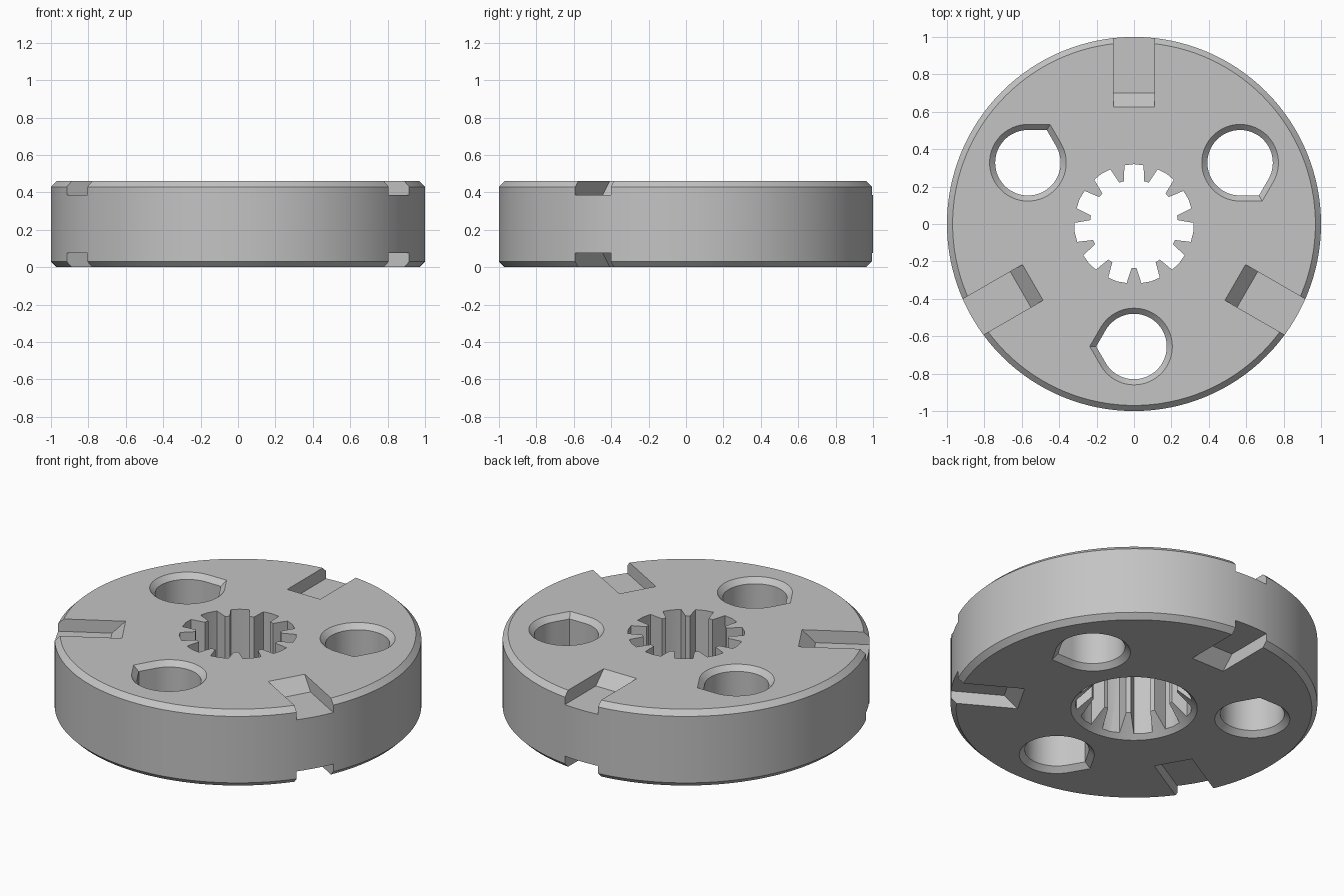
import bpy, bmesh, math
from mathutils import Matrix

if "Cube" in bpy.data.objects:
    bpy.data.objects.remove(bpy.data.objects["Cube"])

H = 0.46          # disc height
C = 0.03          # chamfer size


def loft(name, rings):
    """Closed solid through rings with equal point counts."""
    bm = bmesh.new()
    vs = [[bm.verts.new(p) for p in ring] for ring in rings]
    n = len(vs[0])
    for a, b in zip(vs, vs[1:]):
        for i in range(n):
            j = (i + 1) % n
            bm.faces.new((a[i], a[j], b[j], b[i]))
    bm.faces.new(vs[0][::-1])
    bm.faces.new(vs[-1])
    bmesh.ops.recalc_face_normals(bm, faces=bm.faces)
    me = bpy.data.meshes.new(name)
    bm.to_mesh(me)
    bm.free()
    ob = bpy.data.objects.new(name, me)
    bpy.context.collection.objects.link(ob)
    return ob


def circle(r, z, n):
    return [(r * math.cos(2 * math.pi * i / n), r * math.sin(2 * math.pi * i / n), z)
            for i in range(n)]


def teardrop(r, z, ang):
    """Circle with a 120 degree corner, at radius 0.655 on direction ang."""
    cx, cy = 0.655 * math.cos(ang), 0.655 * math.sin(ang)
    tip = ang - math.pi / 2
    pts = [(r / math.cos(math.pi / 6), tip)]
    pts += [(r, tip + math.radians(30 + 300 * i / 50)) for i in range(51)]
    return [(cx + d * math.cos(t), cy + d * math.sin(t), z) for d, t in pts]


def spline(z):
    """Eleven grooves with narrow teeth between them."""
    pts = []
    for k in range(11):
        mid = 90 + k * 360 / 11
        for da, r in ((-13.2, 0.235), (-9.3, 0.318), (0, 0.32), (9.3, 0.318), (13.2, 0.235)):
            t = math.radians(mid + da)
            pts.append((r * math.cos(t), r * math.sin(t), z))
    return pts


# main disc with chamfered rims
disc = loft("splined_disc", [circle(1 - C, 0, 128), circle(1, C, 128),
                             circle(1, H - C, 128), circle(1 - C, H, 128)])

cutters = []
# splined centre bore with a conical lead-in below
cutters.append(loft("bore_cutter", [spline(-0.1), spline(H + 0.1)]))
cutters.append(loft("lead_in_cutter", [circle(0.395, -0.05, 64), circle(0.225, 0.12, 64)]))

# teardrop holes, chamfered at both ends
for a in (30, 150, 270):
    t = math.radians(a)
    cutters.append(loft("hole_cutter", [
        teardrop(r, z, t) for r, z in ((0.235, -C), (0.175, C), (0.175, H - C), (0.235, H + C))]))

# rim slots with sloped inner ends, on both faces
slot = [(0.70, H - 0.075), (1.2, H - 0.075), (1.2, H + 0.1), (0.525, H + 0.1)]
for k in range(3):
    for flip in (False, True):
        ob = loft("slot_cutter", [[(x, y, H - z if flip else z) for y, z in slot]
                                  for x in (-0.11, 0.11)])
        ob.data.transform(Matrix.Rotation(k * 2 * math.pi / 3, 4, 'Z'))
        cutters.append(ob)

# cut everything and bake the result
for c in cutters:
    c.hide_render = True
    m = disc.modifiers.new("cut", 'BOOLEAN')
    m.operation = 'DIFFERENCE'
    m.solver = 'EXACT'
    m.object = c
bpy.context.view_layer.update()
dg = bpy.context.evaluated_depsgraph_get()
baked = bpy.data.meshes.new_from_object(disc.evaluated_get(dg))
disc.modifiers.clear()
disc.data = baked
for c in cutters:
    bpy.data.objects.remove(c, do_unlink=True)

# single grey colour
mat = bpy.data.materials.new("plain_grey")
mat.diffuse_color = (0.55, 0.55, 0.55, 1)
mat.use_nodes = True
mat.node_tree.nodes["Principled BSDF"].inputs["Base Color"].default_value = mat.diffuse_color
disc.data.materials.clear()
disc.data.materials.append(mat)
for p in disc.data.polygons:
    p.material_index = 0

# smooth curved walls, keep edges sharp
bpy.context.view_layer.objects.active = disc
disc.select_set(True)
bpy.ops.object.shade_smooth_by_angle(angle=math.radians(20))
